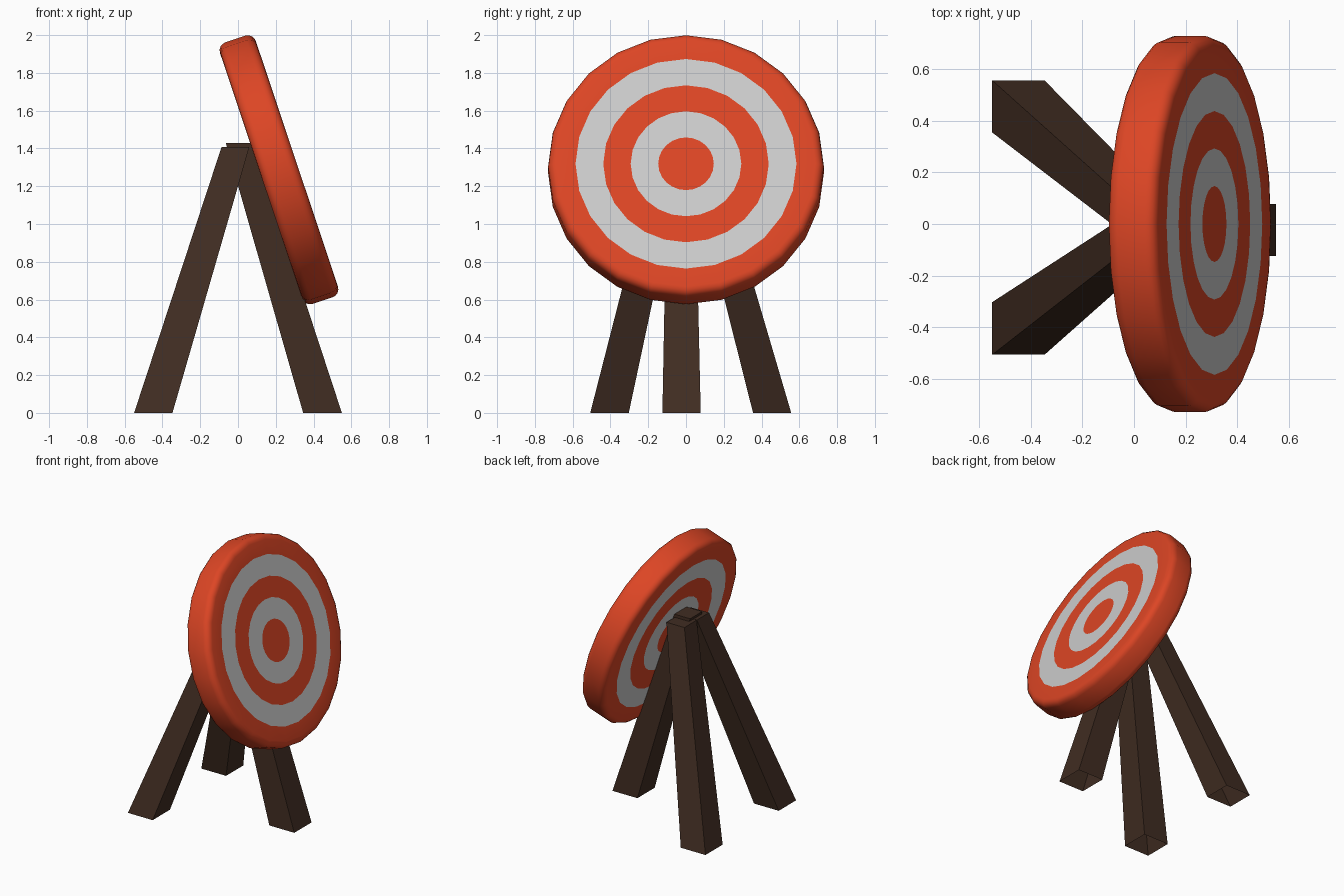
import bpy, bmesh, math

if "Cube" in bpy.data.objects:
    bpy.data.objects.remove(bpy.data.objects["Cube"])


def material(name, rgb):
    m = bpy.data.materials.new(name)
    m.diffuse_color = (*rgb, 1)
    m.use_nodes = True
    m.node_tree.nodes["Principled BSDF"].inputs["Base Color"].default_value = m.diffuse_color
    return m


ORANGE = material("orange_paint", (0.72, 0.06, 0.018))
WHITE = material("white_paint", (0.55, 0.55, 0.55))
WOOD = material("dark_wood", (0.052, 0.026, 0.016))


def finish(name, bm, mats):
    bmesh.ops.recalc_face_normals(bm, faces=bm.faces)
    me = bpy.data.meshes.new(name)
    bm.to_mesh(me)
    bm.free()
    for m in mats:
        me.materials.append(m)
    ob = bpy.data.objects.new(name, me)
    bpy.context.collection.objects.link(ob)
    return ob


# Target board: lathed profile with painted rings on both faces
SIDES, R, HALF, BEVEL, STEPS = 24, 0.73, 0.10, 0.045, 4
RINGS = [0.147, 0.293, 0.438, 0.585]
half = [(r, HALF) for r in RINGS]
for i in range(STEPS + 1):
    a = math.pi / 2 * (1 - i / STEPS)
    half.append((R - BEVEL + BEVEL * math.cos(a), HALF - BEVEL + BEVEL * math.sin(a)))
profile = half + [(r, -z) for r, z in reversed(half)]

bm = bmesh.new()
loops = []
for r, z in profile:
    loops.append([bm.verts.new((r * math.cos(2 * math.pi * k / SIDES),
                                r * math.sin(2 * math.pi * k / SIDES), z))
                  for k in range(SIDES)])
for cap in (loops[0], loops[-1]):
    bm.faces.new(cap)
last = len(loops) - 2
for i in range(last + 1):
    for k in range(SIDES):
        n = (k + 1) % SIDES
        f = bm.faces.new((loops[i][k], loops[i][n], loops[i + 1][n], loops[i + 1][k]))
        f.material_index = 1 if min(i, last - i) in (0, 2) else 0
        f.smooth = True
board = finish("target_board", bm, [ORANGE, WHITE])
board.location = (0.217, 0, 1.287)
board.rotation_euler = (0, math.radians(71.5), 0)


# Legs: tapered square posts, cut level, open underneath
def leg(name, bottom, top, height):
    bm = bmesh.new()
    rows = []
    for (x0, x1, y0, y1), z in ((bottom, 0), (top, height)):
        rows.append([bm.verts.new((x, y, z))
                     for x, y in ((x0, y0), (x1, y0), (x1, y1), (x0, y1))])
    lo, hi = rows
    bm.faces.new(hi)
    for k in range(4):
        n = (k + 1) % 4
        bm.faces.new((lo[k], lo[n], hi[n], hi[k]))
    finish(name, bm, [WOOD])


leg("front_leg", (0.345, 0.55, -0.125, 0.078), (-0.065, 0.08, -0.098, 0.045), 1.43)
leg("back_leg_left", (-0.55, -0.347, 0.355, 0.557), (-0.087, 0.06, 0.0, 0.143), 1.408)
leg("back_leg_right", (-0.55, -0.347, -0.507, -0.303), (-0.087, 0.06, -0.146, -0.003), 1.408)
